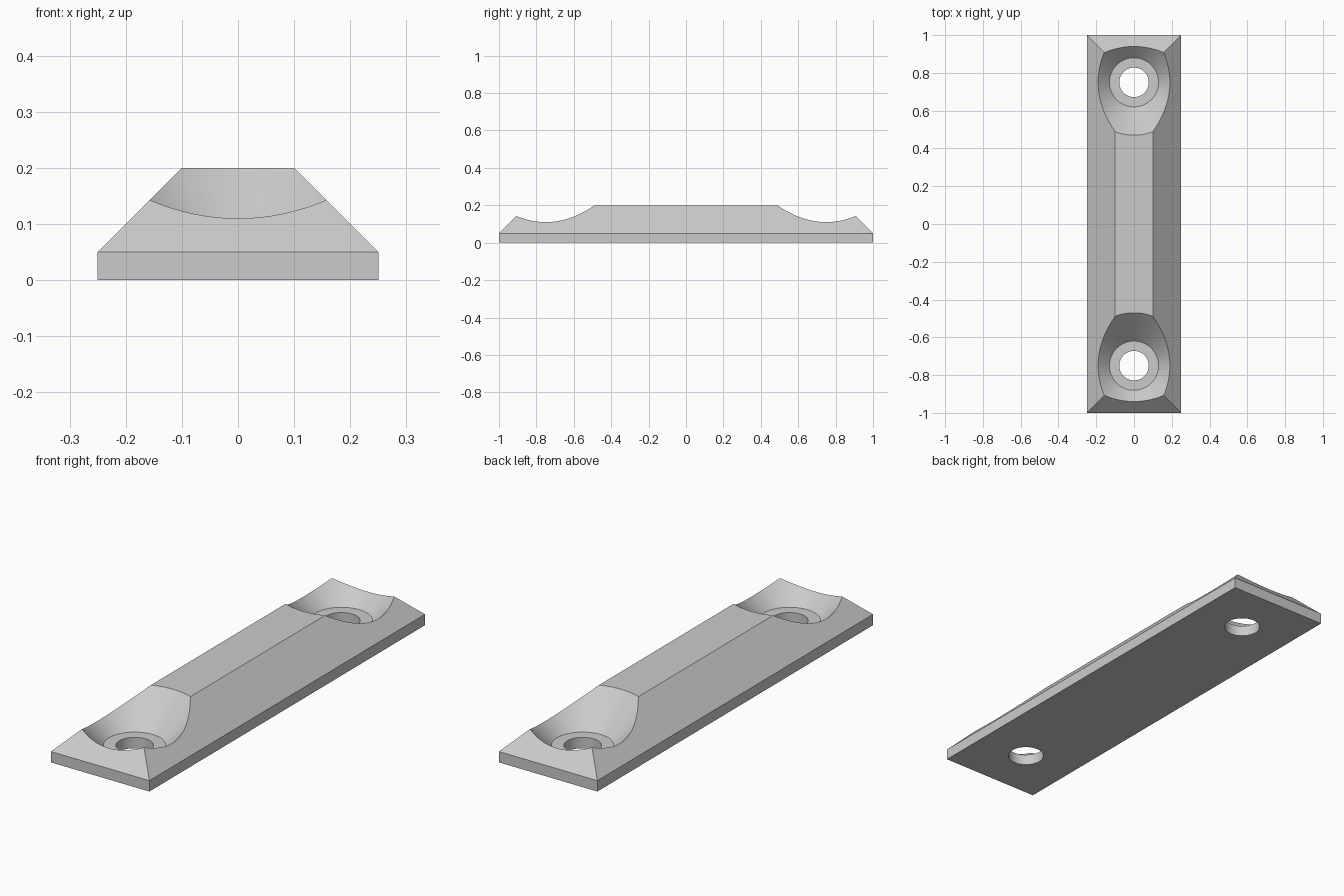
import bpy
import bmesh
import math
from mathutils import Vector

cube = bpy.data.objects.get("Cube")
if cube:
    bpy.data.objects.remove(cube, do_unlink=True)

HALF_WIDTH, HALF_LENGTH = 0.25, 1.0
RIM_HEIGHT, HEIGHT = 0.05, 0.2
CHAMFER = HEIGHT - RIM_HEIGHT
HOLE_Y, HOLE_RADIUS, SEAT_RADIUS = 0.75, 0.078, 0.13
SEGMENTS = 96

grey = bpy.data.materials.new("light grey")
grey.use_nodes = True
colour = (0.6, 0.6, 0.6, 1)
grey.diffuse_color = colour
grey.node_tree.nodes["Principled BSDF"].inputs["Base Color"].default_value = colour


def add_object(name, bm):
    bmesh.ops.recalc_face_normals(bm, faces=bm.faces)
    mesh = bpy.data.meshes.new(name)
    bm.to_mesh(mesh)
    bm.free()
    mesh.materials.append(grey)
    obj = bpy.data.objects.new(name, mesh)
    bpy.context.collection.objects.link(obj)
    return obj


def skin(rings):
    """Closed solid through rings of equal point count, capped at both ends."""
    bm = bmesh.new()
    rows = [[bm.verts.new(p) for p in ring] for ring in rings]
    for low, high in zip(rows, rows[1:]):
        for i in range(len(low)):
            j = (i + 1) % len(low)
            bm.faces.new((low[i], low[j], high[j], high[i]))
    bm.faces.new(rows[0][::-1])
    bm.faces.new(rows[-1])
    return bm


def rectangle(inset, z):
    x, y = HALF_WIDTH - inset, HALF_LENGTH - inset
    return [Vector((sx * x, sy * y, z)) for sx, sy in ((-1, -1), (1, -1), (1, 1), (-1, 1))]


def circle(radius, y, z):
    angles = [2 * math.pi * i / SEGMENTS for i in range(SEGMENTS)]
    return [Vector((radius * math.cos(a), y + radius * math.sin(a), z)) for a in angles]


# Bar with a thin vertical rim and bevelled top
bar = add_object("mounting_bar", skin([
    rectangle(0, 0), rectangle(0, RIM_HEIGHT), rectangle(CHAMFER, HEIGHT)]))

# Screw holes with a flat seat and a conical recess
for side in (-1, 1):
    y = side * HOLE_Y
    cutter = add_object("screw_recess_cutter", skin([
        circle(HOLE_RADIUS, y, -0.1),
        circle(HOLE_RADIUS, y, RIM_HEIGHT),
        circle(SEAT_RADIUS, y, RIM_HEIGHT),
        circle(SEAT_RADIUS + 0.2, y, RIM_HEIGHT + 0.2)]))
    cutter.hide_render = True
    cut = bar.modifiers.new("screw_recess", 'BOOLEAN')
    cut.operation = 'DIFFERENCE'
    cut.solver = 'EXACT'
    cut.object = cutter
    bpy.ops.object.select_all(action='DESELECT')
    bar.select_set(True)
    bpy.context.view_layer.objects.active = bar
    bpy.ops.object.modifier_apply(modifier=cut.name)
    bpy.data.objects.remove(cutter, do_unlink=True)

# Smooth recess walls, sharp edges elsewhere
bpy.ops.object.shade_smooth_by_angle(angle=math.radians(20))
